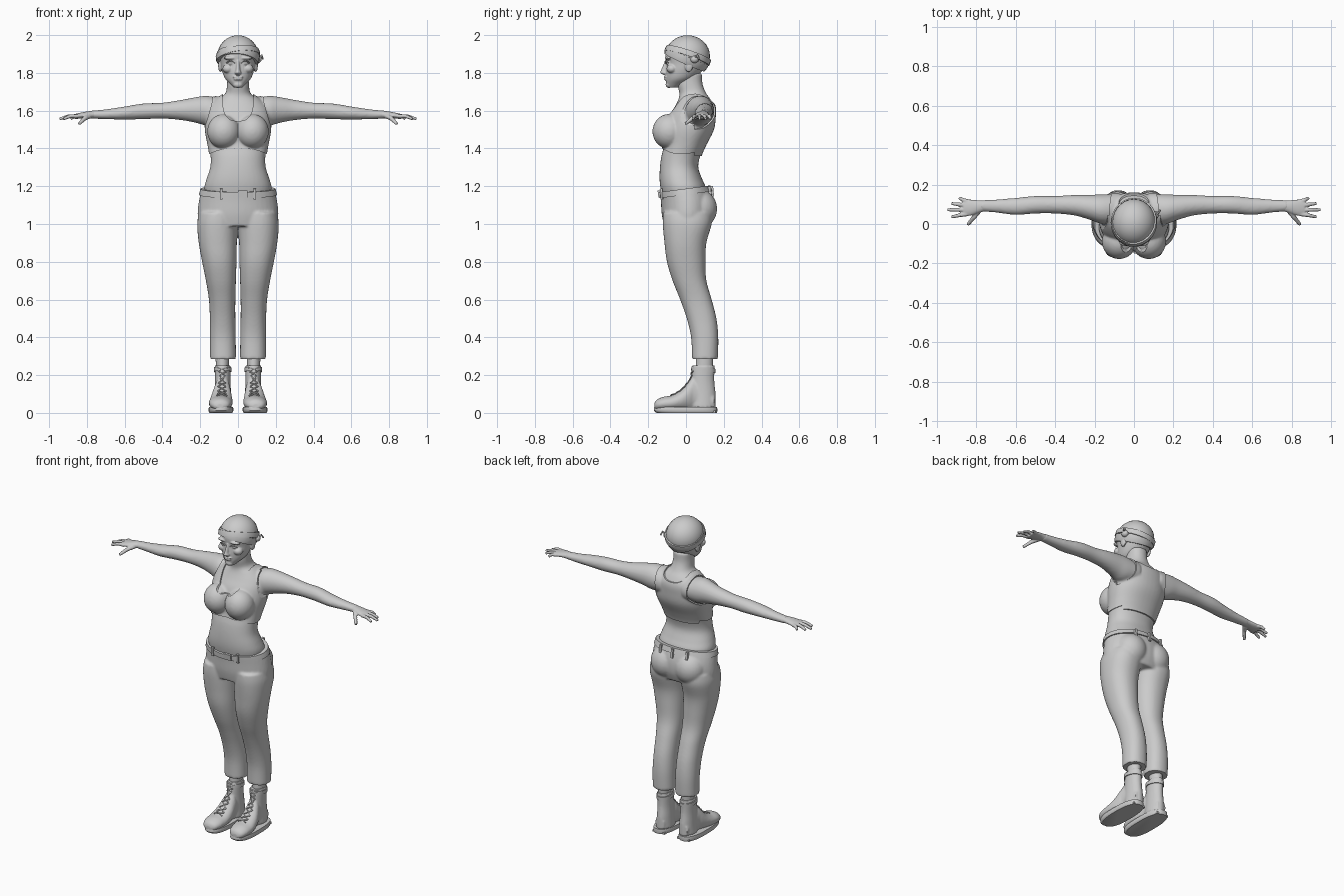
import bpy, bmesh, math
from mathutils import Vector

cube = bpy.data.objects.get("Cube")
if cube:
    bpy.data.objects.remove(cube, do_unlink=True)

grey = bpy.data.materials.new("plain grey")
grey.use_nodes = True
grey.diffuse_color = (0.6, 0.6, 0.6, 1)
grey.node_tree.nodes["Principled BSDF"].inputs["Base Color"].default_value = (0.6, 0.6, 0.6, 1)


def activate(obj):
    bpy.ops.object.select_all(action='DESELECT')
    obj.select_set(True)
    bpy.context.view_layer.objects.active = obj


def add_object(name, bm):
    bmesh.ops.recalc_face_normals(bm, faces=bm.faces)
    mesh = bpy.data.meshes.new(name)
    bm.to_mesh(mesh)
    bm.free()
    obj = bpy.data.objects.new(name, mesh)
    bpy.context.collection.objects.link(obj)
    mesh.materials.append(grey)
    return obj


def modify(obj, kind, **settings):
    activate(obj)
    mod = obj.modifiers.new(kind.lower(), kind)
    for key, value in settings.items():
        setattr(mod, key, value)
    bpy.ops.object.modifier_apply(modifier=mod.name)


def finish(obj):
    activate(obj)
    bpy.ops.object.shade_smooth_by_angle(angle=math.radians(40))
    return obj


def spline(rows, steps):
    rows = [Vector(r) for r in rows]
    out = []
    for i in range(len(rows) - 1):
        a, b, c, d = rows[max(i - 1, 0)], rows[i], rows[i + 1], rows[min(i + 2, len(rows) - 1)]
        for k in range(steps):
            t = k / steps
            out.append(b + (c - a) * t / 2 + (a * 2 - b * 5 + c * 4 - d) * t * t / 2
                       + (b * 3 - a - c * 3 + d) * t ** 3 / 2)
    return out + [rows[-1]]


def loft(name, rows, axis=2, power=2, seg=40, steps=5):
    """Rows are position along the axis, then the bounds of the next two axes."""
    bm, rings = bmesh.new(), []
    for t, u0, u1, v0, v1 in spline(rows, steps):
        ring = []
        for i in range(seg):
            a = math.tau * i / seg
            c, s = math.cos(a), math.sin(a)
            p = [0, 0, 0]
            p[axis] = t
            p[(axis + 1) % 3] = (u0 + u1) / 2 + (u1 - u0) / 2 * math.copysign(abs(c) ** (2 / power), c)
            p[(axis + 2) % 3] = (v0 + v1) / 2 + (v1 - v0) / 2 * math.copysign(abs(s) ** (2 / power), s)
            ring.append(bm.verts.new(p))
        rings.append(ring)
    for low, high in zip(rings, rings[1:]):
        for i in range(seg):
            j = (i + 1) % seg
            bm.faces.new((low[i], low[j], high[j], high[i]))
    bm.faces.new(rings[0])
    bm.faces.new(rings[-1])
    return add_object(name, bm)


def centred(rows):
    return [(z, -w, w, front, back) for z, w, front, back in rows]


def ball(name, centre, radii):
    bm = bmesh.new()
    bmesh.ops.create_uvsphere(bm, u_segments=28, v_segments=16, radius=1)
    bmesh.ops.scale(bm, vec=radii, verts=bm.verts)
    bmesh.ops.translate(bm, vec=centre, verts=bm.verts)
    return add_object(name, bm)


def block(name, centre, size, tilt=0, roll=0):
    bm = bmesh.new()
    bmesh.ops.create_cube(bm, size=1)
    bmesh.ops.scale(bm, vec=size, verts=bm.verts)
    obj = add_object(name, bm)
    obj.location, obj.rotation_euler = centre, (tilt, roll, 0)
    activate(obj)
    bpy.ops.object.transform_apply()
    return obj


def tube(name, points, radius, taper=1):
    curve = bpy.data.curves.new(name, 'CURVE')
    curve.dimensions, curve.bevel_depth = '3D', radius
    curve.bevel_resolution, curve.use_fill_caps = 1, True
    line = curve.splines.new('POLY')
    line.points.add(len(points) - 1)
    for i, p in enumerate(points):
        line.points[i].co = (*p, 1)
        line.points[i].radius = 1 + (taper - 1) * i / (len(points) - 1)
    obj = bpy.data.objects.new(name, curve)
    bpy.context.collection.objects.link(obj)
    activate(obj)
    bpy.ops.object.convert(target='MESH')
    obj = bpy.context.object
    obj.data.materials.clear()
    obj.data.materials.append(grey)
    return obj


def join(name, parts):
    activate(parts[0])
    for p in parts:
        p.select_set(True)
    bpy.ops.object.join()
    parts[0].name = name
    return parts[0]


def mirror(obj):
    modify(obj, 'MIRROR', use_mirror_merge=False)
    return obj


def fuse(name, parts, voxel, smooth):
    obj = mirror(join(name, parts))
    modify(obj, 'REMESH', mode='VOXEL', voxel_size=voxel)
    modify(obj, 'SMOOTH', factor=0.5, iterations=smooth)
    return finish(obj)


def cut(name, source, offset, cutter, operation='INTERSECT'):
    obj = source.copy()
    obj.data, obj.name = source.data.copy(), name
    bpy.context.collection.objects.link(obj)
    modify(obj, 'DISPLACE', strength=offset, mid_level=0)
    modify(obj, 'BOOLEAN', operation=operation, object=cutter, solver='EXACT')
    bpy.data.objects.remove(cutter, do_unlink=True)
    return finish(obj)


def prism(half, y0, y1):
    half = [tuple(p) for p in spline([(x, z, 0) for x, z in half], 5)]
    outline = half + [(-x, z, 0) for x, z, _ in reversed(half[1:-1])]
    bm = bmesh.new()
    face = bm.faces.new([bm.verts.new((x, y0, z)) for x, z, _ in outline])
    new = bmesh.ops.extrude_face_region(bm, geom=[face])["geom"]
    bmesh.ops.translate(bm, vec=(0, y1 - y0, 0), verts=[v for v in new if isinstance(v, bmesh.types.BMVert)])
    return add_object("cutter", bm)


# Bare torso, neck and arms
torso = loft("torso", centred([
    (1.12, .165, -.12, .10), (1.19, .178, -.135, .105), (1.24, .166, -.14, .085), (1.3, .147, -.138, .065),
    (1.36, .145, -.13, .075), (1.42, .154, -.115, .1), (1.5, .168, -.11, .14), (1.57, .165, -.09, .15),
    (1.62, .15, -.06, .15), (1.66, .11, -.04, .13), (1.69, .068, -.035, .108), (1.74, .058, -.045, .088),
    (1.8, .057, -.04, .085)]), power=2.2)
arm = loft("arm", [
    (.08, 0, .15, 1.53, 1.66), (.16, 0, .15, 1.52, 1.678), (.22, .02, .148, 1.535, 1.672),
    (.3, .043, .147, 1.55, 1.657), (.4, .053, .142, 1.558, 1.642), (.5, .053, .142, 1.555, 1.638),
    (.6, .046, .132, 1.553, 1.622), (.7, .058, .124, 1.555, 1.607), (.78, .064, .12, 1.558, 1.6)], axis=0)
body = fuse("body", [torso, arm, ball("bust", (.075, -.088, 1.49), (.08, .082, .085))], .008, 5)

# Hands
hand = [loft("palm", [
    (.75, .067, .119, 1.558, 1.6), (.79, .055, .12, 1.56, 1.597), (.83, .042, .124, 1.558, 1.59),
    (.865, .042, .124, 1.556, 1.582)], axis=0)]
for y, tip_x, tip_y in ((.114, .885, .132), (.094, .925, .104), (.072, .945, .072), (.051, .925, .036)):
    hand.append(tube("finger", [(.845, y, 1.571), ((.85 + tip_x) / 2, (y + tip_y) / 2, 1.571),
                                (tip_x, tip_y, 1.556)], .0125, .65))
hand.append(tube("thumb", [(.785, .07, 1.573), (.81, .035, 1.56), (.842, -.003, 1.53)], .016, .55))
fuse("hands", hand, .004, 2)

# Cropped top in a front and a back panel
front_panel = cut("top_front", body, .008, prism([
    (0, 1.403), (.1, 1.39), (.2, 1.365), (.205, 1.48), (.172, 1.53), (.15, 1.6), (.135, 1.66), (.13, 1.73),
    (.085, 1.73), (.082, 1.65), (.07, 1.585), (.04, 1.552), (0, 1.545)], -.3, .045))
back_panel = cut("top_back", body, .008, prism([
    (0, 1.36), (.1, 1.36), (.2, 1.365), (.205, 1.48), (.15, 1.51), (.115, 1.56), (.115, 1.63), (.13, 1.73),
    (.085, 1.73), (.075, 1.665), (.04, 1.64), (0, 1.635)], .045, .3))
finish(join("cropped_top", [front_panel, back_panel]))

# Trousers
hips = loft("hips", centred([
    (1.25, .168, -.13, .1), (1.19, .19, -.137, .125), (1.12, .206, -.132, .145), (1.05, .213, -.127, .145),
    (.99, .205, -.115, .125)]))
leg = loft("leg", [
    (1.06, .004, .205, -.12, .135), (1, .002, .215, -.122, .135), (.9, .007, .207, -.113, .107),
    (.8, .009, .189, -.1, .102), (.7, .012, .169, -.07, .107), (.6, .015, .153, -.03, .135),
    (.5, .015, .148, .005, .16), (.4, .013, .148, .028, .17), (.285, .012, .147, .033, .168)], power=2.2)
slacks = fuse("slacks", [hips, leg, ball("seat", (.085, .072, 1.08), (.095, .092, .1))], .0075, 4)
cut("trousers", slacks, .001, block("cutter", (0, 0, 2.183), (2, 2, 2), tilt=.13), 'DIFFERENCE')

# Belt with loops and buckle
belt = cut("belt", slacks, .008, block("cutter", (0, 0, 1.171), (2, 2, .032), tilt=.13))
bpy.data.objects.remove(slacks, do_unlink=True)
for x, y in ((.11, -.2), (-.11, -.2), (.12, .25), (-.12, .25), (0, .25)):
    spot = belt.closest_point_on_mesh((x, y, 1.171 + .13 * y * .6))[1]
    block("belt_loop", spot, (.014, .014, .056), tilt=.1)
block("buckle", belt.closest_point_on_mesh((.03, -.2, 1.155))[1], (.05, .012, .036), tilt=.13)

# Boots
shaft = loft("shaft", [
    (.03, .032, .128, .02, .158), (.1, .036, .124, .02, .157), (.17, .04, .122, .026, .15),
    (.252, .04, .124, .034, .152)])
foot = loft("foot", [
    (-.168, .022, .05, .075, .115), (-.155, .015, .07, .05, .138), (-.12, .012, .085, .034, .152),
    (-.07, .012, .095, .028, .154), (-.02, .012, .125, .03, .146), (.02, .012, .172, .036, .134),
    (.05, .012, .19, .04, .124), (.15, .02, .1, .05, .115)], axis=1)
boots = fuse("boots", [shaft, foot], .006, 4)
cut("boot_collars", boots, .005, block("cutter", (0, 0, .238), (1, 1, .022), tilt=-.1))
soles = [loft("sole", [(0, .03, .151, -.155, .164), (.012, .024, .156, -.17, .166),
                       (.03, .026, .154, -.168, .165)], power=2.6, steps=2)]
soles.append(block("heel", (.087, .12, .006), (.085, .07, .012)))
finish(mirror(join("soles", soles)))
laces = []
for i in range(7):
    y, z = -.075 + .018 * i, .11 + .02 * i
    for side in (-1, 1):
        path = []
        for k in range(7):
            f = k / 3 - 1
            p = Vector((.084 + side * f * .03, y + f * .008, z + f * .01))
            found = boots.closest_point_on_mesh(p)
            path.append(found[1] + found[2] * .003)
        laces.append(tube("lace", path, .0035))
finish(mirror(join("laces", laces)))
finish(mirror(loft("ankle", [(.2, .05, .115, .05, .14), (.33, .045, .12, .055, .145)])))

# Head with face features
face = [loft("skull", centred([
    (1.722, .022, -.095, -.045), (1.74, .04, -.104, -.01), (1.77, .068, -.107, .045), (1.81, .084, -.108, .085),
    (1.85, .092, -.105, .108), (1.9, .099, -.109, .118), (1.94, .093, -.095, .105), (1.975, .055, -.05, .06)]))]
face.append(loft("nose", [(1.79, -.012, .012, -.118, -.09), (1.8, -.018, .018, -.136, -.09),
                          (1.815, -.012, .012, -.132, -.09), (1.865, -.008, .008, -.112, -.08)], steps=3))
for name, centre, radii in (
        ("brow", (.04, -.092, 1.879), (.036, .02, .01)), ("cheek", (.052, -.075, 1.822), (.03, .028, .024)),
        ("upper_lip", (.009, -.106, 1.778), (.02, .011, .005)),
        ("lower_lip", (.004, -.105, 1.767), (.02, .012, .006)),
        ("chin", (0, -.09, 1.738), (.026, .018, .018)), ("ear", (.094, .015, 1.838), (.011, .022, .034)),
        ("eye", (.038, -.088, 1.852), (.017, .017, .012))):
    face.append(ball(name, centre, radii))
fuse("head", face, .004, 2)
lids = [tube("eyelid", [(.018, -.105, 1.85), (.03, -.109, 1.861), (.046, -.106, 1.862), (.06, -.093, 1.853)], .0035)]
finish(mirror(join("eyelids", lids)))

# Headscarf: cap, two wrapped bands and a side knot
dome = ball("dome", (0, .008, 1.888), (.109, .118, .11))
cut("scarf_cap", dome, .001, block("cutter", (0, 0, .765), (2, 2, 2), tilt=-.42), 'DIFFERENCE')
cut("scarf_band", dome, .006, block("cutter", (0, 0, 1.875), (1, 1, .042), tilt=-.42, roll=.08))
cut("scarf_wrap", dome, .009, block("cutter", (0, 0, 1.895), (1, 1, .03), tilt=-.32, roll=-.14))
bpy.data.objects.remove(dome, do_unlink=True)
finish(ball("scarf_knot", (.105, .045, 1.872), (.02, .022, .02)))
finish(tube("scarf_tail", [(.108, .045, 1.875), (.125, .06, 1.892), (.132, .07, 1.872)], .008, .6))
